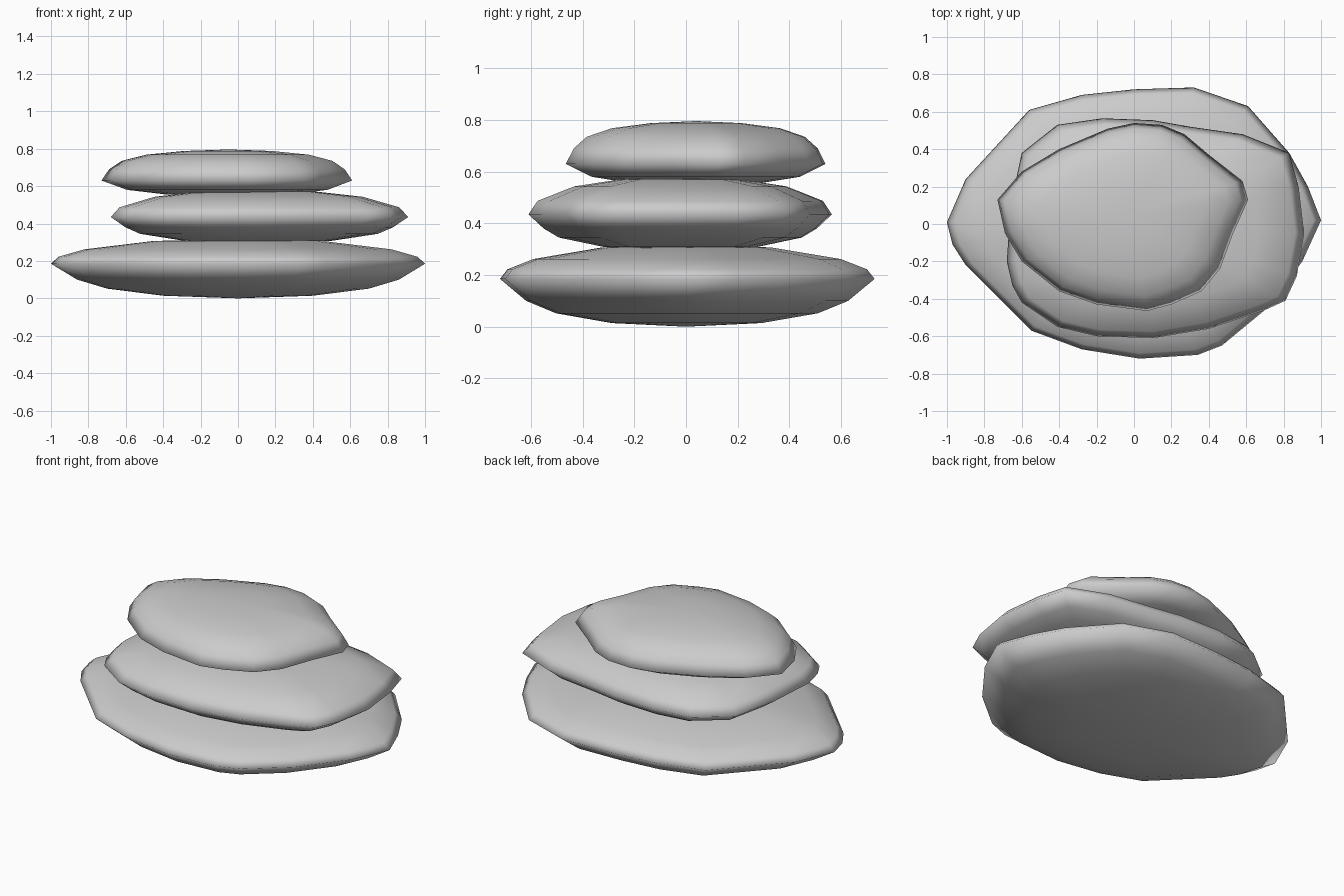
import bpy, bmesh

if "Cube" in bpy.data.objects:
    bpy.data.objects.remove(bpy.data.objects["Cube"])


def stone(name, centre, outline, profile):
    """Loft a rounded pebble: plan outline scaled to each (fraction, z) ring."""
    cx, cy = centre
    bm = bmesh.new()
    rings = [[bm.verts.new((cx + (x - cx) * f, cy + (y - cy) * f, z))
              for x, y in outline] for f, z in profile[1:-1]]
    n = len(outline)
    for a, b in zip(rings, rings[1:]):
        for i in range(n):
            j = (i + 1) % n
            bm.faces.new((a[i], a[j], b[j], b[i]))
    # close the underside and the top with fans
    low = bm.verts.new((cx, cy, profile[0][1]))
    high = bm.verts.new((cx, cy, profile[-1][1]))
    for i in range(n):
        j = (i + 1) % n
        bm.faces.new((low, rings[0][j], rings[0][i]))
        bm.faces.new((high, rings[-1][i], rings[-1][j]))
    bmesh.ops.recalc_face_normals(bm, faces=bm.faces)
    for f in bm.faces:
        f.smooth = True
    mesh = bpy.data.meshes.new(name)
    bm.to_mesh(mesh)
    bm.free()
    obj = bpy.data.objects.new(name, mesh)
    bpy.context.collection.objects.link(obj)
    return obj


# wide bottom stone
stone("bottom_stone", (0, 0),
      [(1, .02), (.93, .2), (.83, .38), (.61, .63), (.32, .73), (0, .72),
       (-.28, .69), (-.56, .61), (-.9, .24), (-1, .01), (-.97, -.11),
       (-.9, -.22), (-.55, -.57), (-.28, -.67), (.03, -.72), (.34, -.7),
       (.47, -.65), (.7, -.46), (.9, -.2)],
      [(0, 0), (.4, .014), (.7, .052), (.86, .1), (1, .185), (.96, .222),
       (.82, .262), (.45, .307), (0, .316)])

# middle stone, offset to the right
stone("middle_stone", (.1, -.02),
      [(.91, -.05), (.88, .2), (.83, .38), (.58, .48), (.3, .52), (.1, .555),
       (-.17, .565), (-.41, .53), (-.6, .38), (-.66, .1), (-.68, -.2),
       (-.65, -.33), (-.6, -.42), (-.41, -.55), (-.2, -.6), (.1, -.61),
       (.4, -.56), (.7, -.46), (.81, -.41), (.87, -.28)],
      [(0, .298), (.5, .308), (.8, .345), (.9, .38), (1, .435), (.94, .487),
       (.7, .543), (.4, .57), (0, .577)])

# small top stone, offset to the left
stone("top_stone", (-.05, .04),
      [(.61, .13), (.58, .23), (.4, .37), (.27, .48), (.15, .53), (0, .54),
       (-.14, .51), (-.4, .4), (-.6, .28), (-.73, .13), (-.69, -.05),
       (-.6, -.2), (-.4, -.36), (-.2, -.43), (.07, -.465), (.2, -.43),
       (.36, -.36), (.46, -.24), (.53, -.05)],
      [(0, .55), (.5, .556), (.8, .58), (1, .63), (.94, .69), (.84, .735),
       (.65, .768), (.35, .788), (0, .796)])
